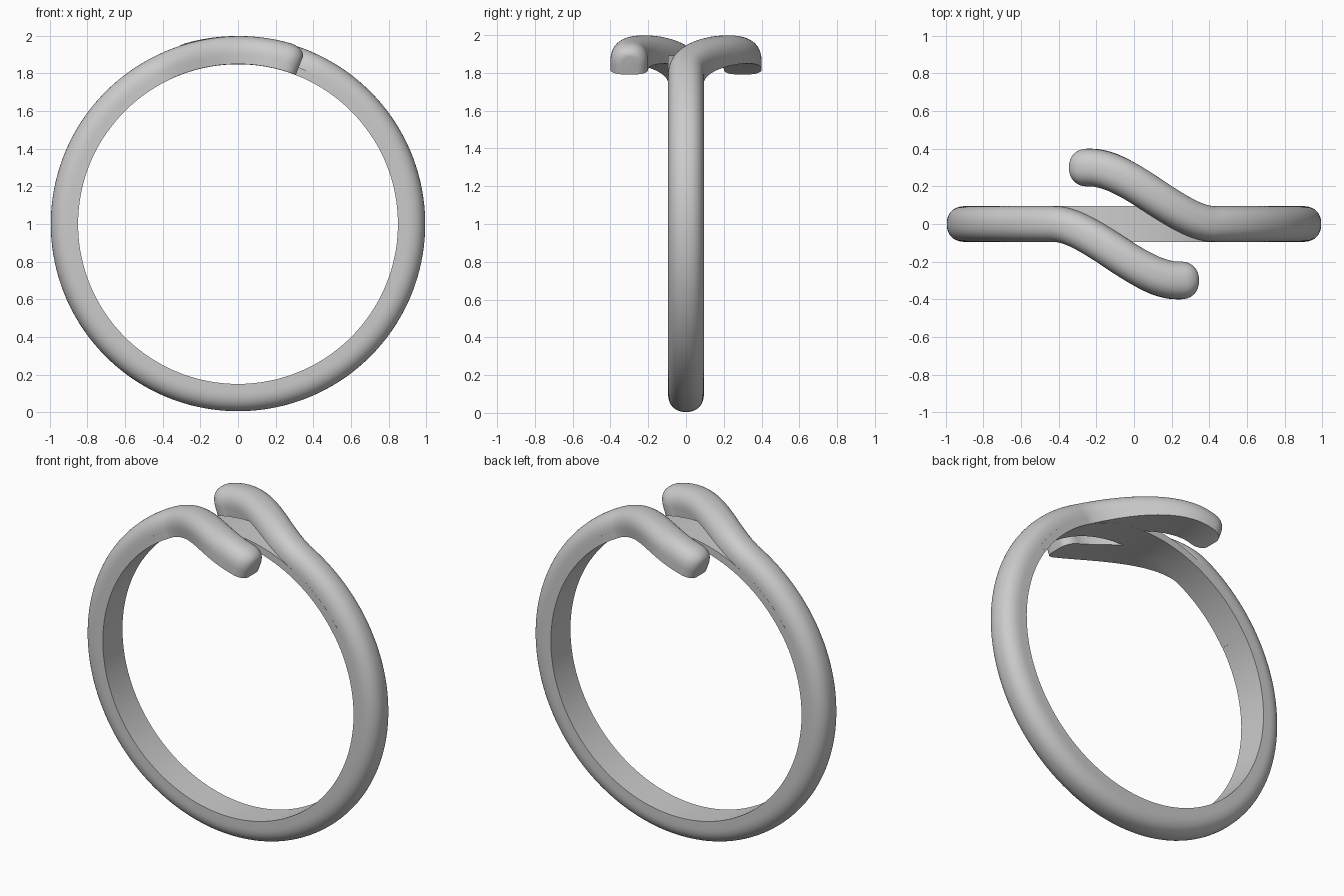
import bpy, bmesh
from math import sin, cos, pi, atan2, radians

if "Cube" in bpy.data.objects:
    bpy.data.objects.remove(bpy.data.objects["Cube"])

RI, RM, CZ = 0.85, 0.93, 1.0       # inner radius, path radius, ring centre height
T0, T1, SHIFT = -0.50, 0.27, -0.30  # angles where the arm swerves, sideways shift


def swerve(t):
    k = min(max((t - T0) / (T1 - T0), 0), 1)
    return k * k * (3 - 2 * k)


def d_profile(w, h, n=28):
    """Flat inside, short straight sides, domed outside: (sideways, height)."""
    base, e = 0.3 * h, 2 / 2.3
    pts = [(-w, 0)]
    for i in range(n + 1):
        a = pi - pi * i / n
        c, s = cos(a), max(sin(a), 0)
        pts.append((w * (1 if c > 0 else -1) * abs(c) ** e, base + (h - base) * s ** e))
    return pts + [(w, 0)]


def place(t, y, r):
    return (r * sin(t), y, CZ + r * cos(t))


def skin(bm, rings, caps):
    vs = [[bm.verts.new(p) for p in ring] for ring in rings]
    n = len(vs[0])
    for a, b in zip(vs, vs[1:]):
        for i in range(n):
            j = (i + 1) % n
            bm.faces.new((a[i], a[j], b[j], b[i]))
    if caps[0]:
        bm.faces.new(vs[0])
    if caps[1]:
        bm.faces.new(vs[-1][::-1])


def finish(bm, name):
    bmesh.ops.remove_doubles(bm, verts=bm.verts, dist=0.0003)
    bmesh.ops.recalc_face_normals(bm, faces=bm.faces)
    me = bpy.data.meshes.new(name)
    bm.to_mesh(me)
    bm.free()
    ob = bpy.data.objects.new(name, me)
    bpy.context.collection.objects.link(ob)
    bpy.ops.object.select_all(action='DESELECT')
    ob.select_set(True)
    bpy.context.view_layer.objects.active = ob
    bpy.ops.object.shade_smooth_by_angle(angle=radians(40))
    return ob


# Stations along one half: bottom, up the side, swerving arm, rounded tip
T_END, TIP = 0.285, 0.085
stations = [(-pi + (pi + T0) * i / 60, 0) for i in range(60)]
stations += [(T0 + (T_END - T0) * i / 40, 0) for i in range(41)]
stations += [(T_END + TIP * sin(pi / 2 * i / 8), pi / 2 * i / 8) for i in range(1, 9)]

half = []
for t, phi in stations:
    k = swerve(t)
    slope = SHIFT * (swerve(t + 0.001) - swerve(t - 0.001)) / (0.002 * RM)
    a = atan2(slope, 1)
    shrink = 1 - cos(phi)
    w = 0.095 + 0.005 * k - 0.06 * shrink
    h = 0.145 + 0.005 * k - 0.05 * shrink
    half.append([place(t - u * sin(a) / RM, SHIFT * k + u * cos(a), RI + v)
                 for u, v in d_profile(w, h)])

# Bypass band: two halves, the second turned half a turn about z
bm = bmesh.new()
for sgn in (1, -1):
    skin(bm, [[(sgn * x, sgn * y, z) for x, y, z in ring] for ring in half], (False, True))
finish(bm, "bypass_band")

# Thin inner strip bridging the gap behind the two arms
bm = bmesh.new()
strip = []
for i in range(49):
    t = -1.0 + 2.0 * i / 48
    strip.append([place(t, y, r) for y, r in
                  ((-0.0955, RI - 0.001), (-0.0955, 0.893), (0.0955, 0.893), (0.0955, RI - 0.001))])
skin(bm, strip, (True, True))
finish(bm, "inner_strip")
